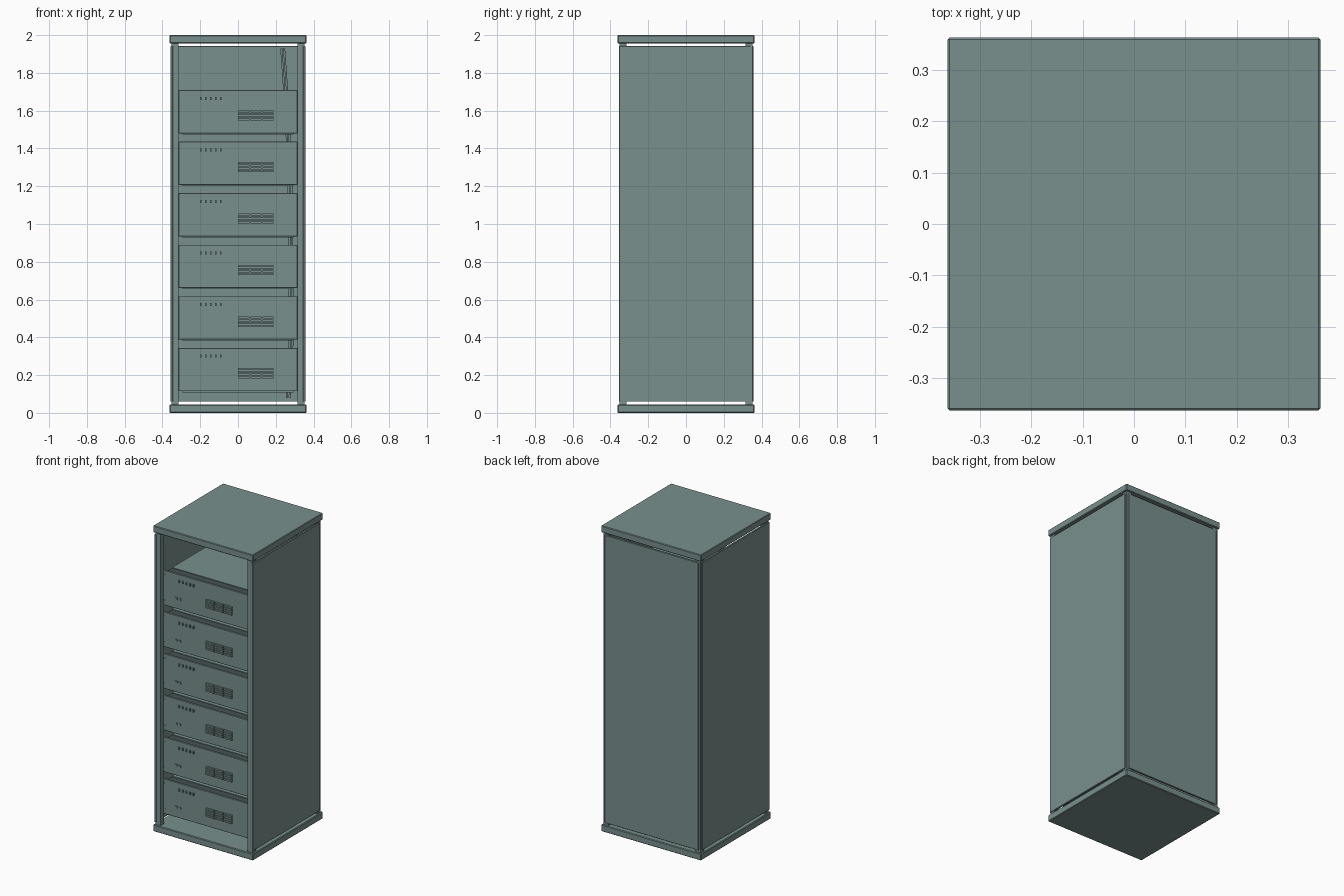
import bpy, bmesh
from mathutils import Matrix, Vector

if "Cube" in bpy.data.objects:
    bpy.data.objects.remove(bpy.data.objects["Cube"])


def material(name, rgb):
    m = bpy.data.materials.new(name)
    m.diffuse_color = (*rgb, 1)
    m.use_nodes = True
    m.node_tree.nodes["Principled BSDF"].inputs["Base Color"].default_value = m.diffuse_color
    return m


STEEL = material("steel", (0.19, 0.28, 0.27))
DARK = material("dark_steel", (0.06, 0.085, 0.085))


def boxes(name, spans, bevel=0.0, mat=STEEL):
    """One object from a list of (x0, x1, y0, y1, z0, z1) boxes."""
    bm = bmesh.new()
    for x0, x1, y0, y1, z0, z1 in spans:
        mid = Vector(((x0 + x1) / 2, (y0 + y1) / 2, (z0 + z1) / 2))
        size = Matrix.Diagonal((x1 - x0, y1 - y0, z1 - z0, 1))
        bmesh.ops.create_cube(bm, size=1, matrix=Matrix.Translation(mid) @ size)
    me = bpy.data.meshes.new(name)
    bm.to_mesh(me)
    bm.free()
    me.materials.append(mat)
    ob = bpy.data.objects.new(name, me)
    bpy.context.collection.objects.link(ob)
    if bevel:
        mod = ob.modifiers.new("bevel", 'BEVEL')
        mod.width = bevel
        mod.segments = 1
    return ob


def cable(name, points, radius):
    cu = bpy.data.curves.new(name, 'CURVE')
    cu.dimensions = '3D'
    cu.bevel_depth = radius
    cu.bevel_resolution = 1
    cu.resolution_u = 4
    cu.use_fill_caps = True
    cu.materials.append(STEEL)
    sp = cu.splines.new('BEZIER')
    sp.bezier_points.add(len(points) - 1)
    for bp, co in zip(sp.bezier_points, points):
        bp.co = co
        bp.handle_left_type = bp.handle_right_type = 'AUTO'
    ob = bpy.data.objects.new(name, cu)
    bpy.context.collection.objects.link(ob)


# Cabinet: end caps, corner posts, panels with thin ventilation gaps
C = 0.3625
boxes("bottom_cap", [(-C, C, -C, C, 0, 0.044)], 0.004)
boxes("top_cap", [(-C, C, -C, C, 1.956, 2.0)], 0.004)

IN, OUT = 0.315, 0.352
posts = []
for sx in (-1, 1):
    for sy in (-1, 1):
        xs, ys = sorted((sx * IN, sx * OUT)), sorted((sy * IN, sy * OUT))
        posts.append((*xs, *ys, 0.04, 1.96))
boxes("corner_posts", posts)

Z0, Z1, W = 0.059, 1.942, 0.34
boxes("left_panel", [(-0.357, -0.344, -0.355, W, Z0, Z1)], 0.002)
boxes("right_panel", [(0.344, 0.357, -0.355, W, Z0, Z1)], 0.002)
boxes("back_panel", [(-W, W, 0.344, 0.357, Z0, Z1)], 0.002)

# Six rack units
FRONT = -0.325
for i in range(6):
    z = 0.115 + i * 0.273
    top = z + 0.229
    tag = f"unit_{i + 1}_"
    boxes(tag + "faceplate", [(-0.314, 0.314, FRONT, FRONT + 0.012, z, top)], 0.002)
    boxes(tag + "chassis", [(-0.295, 0.295, -0.26, 0.2, z - 0.006, top - 0.004)])
    boxes(tag + "chassis_neck", [(-0.295, 0.295, FRONT + 0.01, -0.26, z + 0.006, top - 0.008)],
          mat=DARK)
    # drive slots, three columns by four rows
    slots = []
    for c in range(3):
        for r in range(4):
            x = 0.001 + c * 0.0645
            zz = z + 0.068 + r * 0.0145
            slots.append((x, x + 0.059, FRONT - 0.012, FRONT + 0.002, zz, zz + 0.01))
    boxes(tag + "drive_slots", slots)
    # indicator lights, buttons and corner screws
    lights = []
    for c in range(5):
        x = -0.2 + c * 0.026
        lights.append((x, x + 0.008, FRONT - 0.008, FRONT + 0.002, top - 0.052, top - 0.036))
    boxes(tag + "indicator_lights", lights)
    boxes(tag + "buttons", [(x, x + 0.014, FRONT - 0.004, FRONT + 0.002, z + 0.06, z + 0.074)
                            for x in (-0.226, -0.2)])
    boxes(tag + "screws", [(x - 0.005, x + 0.005, FRONT - 0.003, FRONT + 0.002, zz - 0.005, zz + 0.005)
                           for x in (-0.302, 0.302) for zz in (z + 0.03, top - 0.03)])

# Cables running down behind the units
path = [(0.236, 1.93), (0.252, 1.70), (0.265, 1.46), (0.275, 1.19),
        (0.279, 0.92), (0.28, 0.64), (0.28, 0.37), (0.265, 0.08)]
for n, dx in enumerate((-0.007, 0.008)):
    cable(f"rear_cable_{n + 1}", [(x + dx, 0.25, z) for x, z in path], 0.006)
